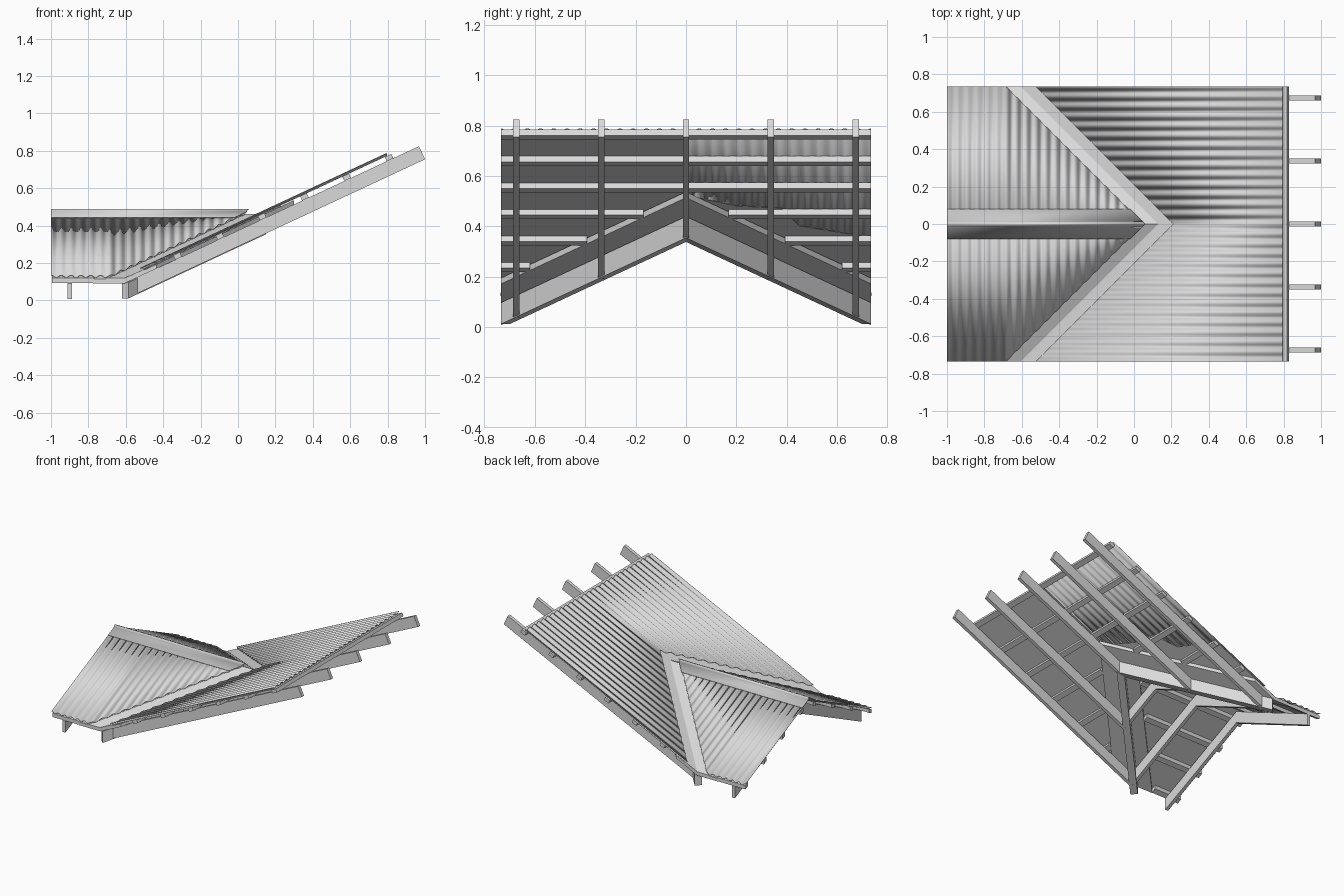
import bpy, bmesh, math

if "Cube" in bpy.data.objects:
    bpy.data.objects.remove(bpy.data.objects["Cube"])

GREY = (0.7, 0.7, 0.7, 1)
mat = bpy.data.materials.new("light grey")
mat.use_nodes = True
mat.diffuse_color = GREY
mat.node_tree.nodes["Principled BSDF"].inputs["Base Color"].default_value = GREY

S = 0.466          # roof pitch
HALF = 0.735       # half width of the roof
VALLEY = 0.13      # valley line: x + |y| = VALLEY
RAFTER, BATTEN, SHEET = 0.085, 0.113, 0.122   # layer heights above the base plane


# Base planes of the three slopes
def main(x, y):
    return S * (x + 0.62)


def gable(x, y):
    return S * (0.75 - abs(y))


def valley(x, y):
    return S * ((x - abs(y)) / 2 + 0.685)


def finish(name, bm):
    bmesh.ops.recalc_face_normals(bm, faces=bm.faces)
    mesh = bpy.data.meshes.new(name)
    bm.to_mesh(mesh)
    bm.free()
    mesh.materials.append(mat)
    obj = bpy.data.objects.new(name, mesh)
    bpy.context.collection.objects.link(obj)
    return obj


def plate(name, plan, plane, low, high, lean=0.0):
    """Prism over a plan outline, following a sloping plane."""
    bm = bmesh.new()
    bottom = [bm.verts.new((x, y, plane(x, y) + low)) for x, y in plan]
    top = []
    for x, y in plan:
        xt = x - lean * (high - low)
        top.append(bm.verts.new((xt, y, plane(xt, y) + high)))
    bm.faces.new(bottom)
    bm.faces.new(top)
    n = len(plan)
    for i in range(n):
        j = (i + 1) % n
        bm.faces.new((bottom[i], bottom[j], top[j], top[i]))
    return finish(name, bm)


def rect(x0, x1, y0, y1):
    return [(x0, y0), (x1, y0), (x1, y1), (x0, y1)]


def strip(name, rows, thickness):
    """Thin smooth sheet through pairs of points."""
    bm = bmesh.new()
    pairs = [[bm.verts.new(p) for p in row] for row in rows]
    for a, b in zip(pairs, pairs[1:]):
        bm.faces.new((a[0], a[1], b[1], b[0]))
    obj = finish(name, bm)
    solid = obj.modifiers.new("thickness", "SOLIDIFY")
    solid.thickness = thickness
    solid.offset = 0
    bpy.ops.object.select_all(action="DESELECT")
    obj.select_set(True)
    bpy.context.view_layer.objects.active = obj
    bpy.ops.object.shade_smooth_by_angle(angle=math.radians(40))
    return obj


def wave(t):
    return SHEET + 0.006 * math.cos(2 * math.pi * t / 0.0525)


# Corrugated main sheet, ribs running up the slope
rows = []
STEPS = 224
for i in range(STEPS + 1):
    y = -HALF + 2 * HALF * i / STEPS
    x0, x1 = 0.21 - abs(y), 0.795
    rows.append([(x, y, main(x, y) + wave(y)) for x in (x0, x1)])
strip("main_sheet", rows, 0.003)

# Main rafters
for i in range(-2, 3):
    y = i * 0.337
    plate("main_rafter", rect(VALLEY - abs(y), 1.0, y - 0.0125, y + 0.0125),
          main, 0, RAFTER, 0.383)

# Main battens, stopping at the valley boards
BOARD = 0.17
for i in range(6):
    x = 0.81 - 0.226 * i
    start = max(0, VALLEY + BOARD - x)
    for s in (-1, 1):
        plate("main_batten", rect(x - 0.015, x + 0.02, s * start, s * HALF),
              main, RAFTER, BATTEN, 0.383)


def band(c0, c1, s):
    """Plan strip running parallel to the valley."""
    return [(c0, 0), (c1, 0), (c1 - HALF, s * HALF), (c0 - HALF, s * HALF)]


for s in (-1, 1):
    # Valley beam with a square-cut foot
    plate("valley_beam", [(0.08, 0), (0.15, 0), (-0.585, s * HALF), (-0.62, s * 0.70)],
          valley, 0, RAFTER)

    # Valley boards and flashing on both slopes
    for plane, d, lap in ((main, 1, 0.1), (gable, -1, 0.1)):
        plate("valley_board", band(VALLEY, VALLEY + d * BOARD, s), plane, RAFTER, 0.108)
        plate("valley_flashing", band(VALLEY, VALLEY + d * lap, s), plane, 0.108, 0.112)

    # Gable rafters
    for x in (-0.9, -0.55, -0.2):
        end = min(HALF, 0.11 - x)
        plate("gable_rafter", rect(x - 0.0125, x + 0.0125, 0, s * end), gable, 0, RAFTER)

    # Gable battens
    for i in range(4):
        y = 0.70 - 0.215 * i
        plate("gable_batten", rect(-0.995, VALLEY - BOARD - y - 0.03, s * y, s * (y + 0.033)),
              gable, RAFTER, BATTEN)

    # Gable underlay
    plate("gable_underlay", [(-0.99, 0), (0.04, 0), (0.04 - HALF, s * HALF), (-0.99, s * HALF)],
          gable, 0.1125, 0.114)

    # Corrugated gable sheet, ribs running down the slope
    rows = []
    for i in range(161):
        x = -1 + 1.045 * i / 160
        rows.append([(x, s * y, gable(x, y) + wave(x)) for y in (0, min(HALF, 0.05 - x))])
    strip("gable_sheet", rows, 0.003)

# Main underlay: full on the right half, torn edge on the left half
plate("main_underlay", [(VALLEY, 0), (VALLEY - HALF, -HALF), (0.79, -HALF), (0.79, 0)],
      main, 0.1125, 0.114)
plate("underlay_scrap", [(VALLEY, 0), (0.26, 0), (0.17, 0.2), (0.15, 0.38), (0, 0.45),
                         (-0.1, HALF), (VALLEY - HALF, HALF)], main, 0.1125, 0.114)

# Ridge cap with a rolled crown, mitred at the valley
profile = [(-0.08, 0.443), (-0.013, 0.474)]
profile += [(-0.012 * math.cos(a), 0.477 + 0.012 * math.sin(a))
            for a in (math.pi * k / 8 for k in range(9))]
profile += [(0.013, 0.474), (0.08, 0.443)]
strip("ridge_cap", [[(-1, y, z), (0.06 - abs(y), y, z)] for y, z in profile], 0.003)
